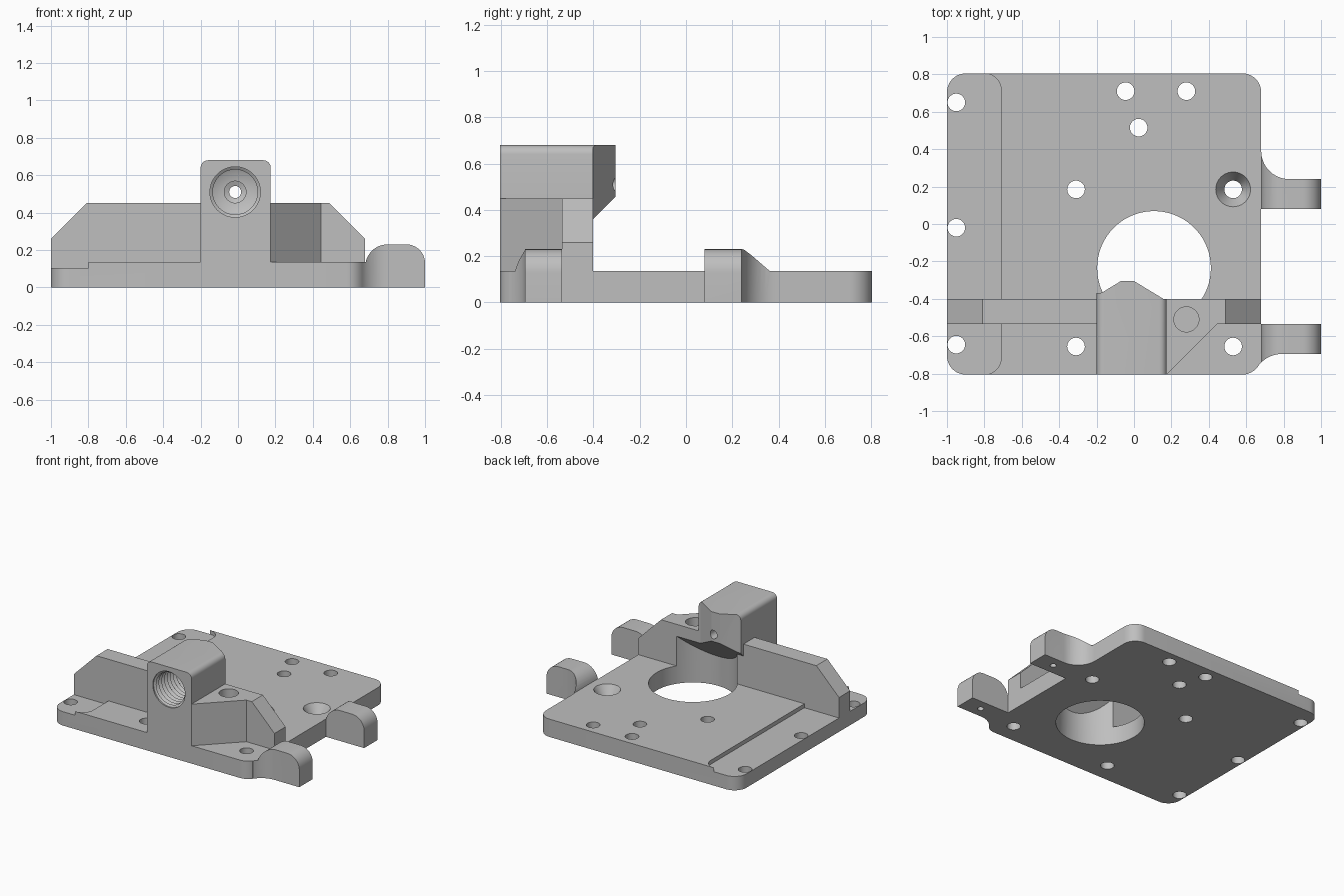
import bpy, bmesh, math
from mathutils import Vector

cube = bpy.data.objects.get("Cube")
if cube:
    bpy.data.objects.remove(cube, do_unlink=True)

grey = bpy.data.materials.new("light_grey")
grey.use_nodes = True
COLOUR = (0.52, 0.52, 0.52, 1)
grey.diffuse_color = COLOUR
grey.node_tree.nodes["Principled BSDF"].inputs["Base Color"].default_value = COLOUR

# Axis order used by the helpers: two profile axes, then the extrusion axis
PLACE = {"x": lambda a, b, c: Vector((c, a, b)),
         "y": lambda a, b, c: Vector((a, c, b)),
         "z": lambda a, b, c: Vector((a, b, c))}


def finish(name, bm):
    bmesh.ops.recalc_face_normals(bm, faces=bm.faces)
    mesh = bpy.data.meshes.new(name)
    bm.to_mesh(mesh)
    bm.free()
    mesh.materials.append(grey)
    obj = bpy.data.objects.new(name, mesh)
    bpy.context.collection.objects.link(obj)
    return obj


def skin(name, rings):
    """Closed solid through a list of equal rings of points."""
    bm = bmesh.new()
    rings = [[bm.verts.new(p) for p in ring] for ring in rings]
    n = len(rings[0])
    for lower, upper in zip(rings, rings[1:]):
        for i in range(n):
            j = (i + 1) % n
            bm.faces.new((lower[i], lower[j], upper[j], upper[i]))
    bm.faces.new(rings[0])
    bm.faces.new(rings[-1])
    return finish(name, bm)


def prism(name, points, axis, lo, hi):
    return skin(name, [[PLACE[axis](a, b, c) for a, b in points] for c in (lo, hi)])


def lathe(name, profile, centre, axis="z", sides=40):
    """Turned solid; the profile lists (position along axis, radius)."""
    turn = [math.tau * i / sides for i in range(sides)]
    return skin(name, [[PLACE[axis](centre[0] + r * math.cos(t), centre[1] + r * math.sin(t), c)
                        for t in turn] for c, r in profile])


def arc(cx, cy, r, start, end, steps=10):
    angles = [math.radians(start + (end - start) * i / steps) for i in range(steps + 1)]
    return [(cx + r * math.cos(t), cy + r * math.sin(t)) for t in angles]


def rounded(x0, x1, y0, y1, r):
    return (arc(x1 - r, y1 - r, r, 0, 90) + arc(x0 + r, y1 - r, r, 90, 180)
            + arc(x0 + r, y0 + r, r, 180, 270) + arc(x1 - r, y0 + r, r, 270, 360))


def combine(target, tool, operation):
    mod = target.modifiers.new(operation.lower(), "BOOLEAN")
    mod.operation, mod.solver, mod.object = operation, "EXACT", tool
    bpy.context.view_layer.objects.active = target
    bpy.ops.object.modifier_apply(modifier=mod.name)
    bpy.data.objects.remove(tool, do_unlink=True)


FRONT, BACK = -0.805, 0.805
LEFT, RIGHT = -1.0, 0.68
TOP = 0.135
WALL_FRONT, WALL_BACK = -0.535, -0.402

# Base plate with the shallow rounded ledge along one side
body = prism("bracket_body", rounded(LEFT, RIGHT, FRONT, BACK, 0.1), "z", 0, TOP)
ledge = prism("ledge_cut", rounded(LEFT - 0.3, -0.71, FRONT, BACK, 0.09), "z", 0.105, 0.3)
combine(body, ledge, "DIFFERENCE")

# Upright wall with sloping shoulders
wall = prism("wall", [(LEFT, 0), (LEFT, 0.26), (-0.81, 0.45), (0.49, 0.45), (RIGHT, 0.26), (RIGHT, 0)],
             "y", WALL_FRONT, WALL_BACK)
combine(body, wall, "UNION")

# Triangular gusset between wall and block
gusset = prism("gusset", [(0.1, FRONT), (0.175, FRONT), (0.465, -0.515), (0.1, -0.515)], "z", 0.05, 0.45)
combine(body, gusset, "UNION")

# Tall block with rounded top edges, tapered nose and sloping underside
block = prism("block", [(-0.2, 0), (0.175, 0)] + arc(0.135, 0.64, 0.04, 0, 90, 6)
              + arc(-0.16, 0.64, 0.04, 90, 180, 6), "y", FRONT, -0.2)
nose = prism("nose", [(-0.3, -0.9), (0.3, -0.9), (0.3, -0.402), (0.16, -0.402), (0, -0.305),
                      (-0.07, -0.305), (-0.172, -0.367), (-0.3, -0.38)], "z", -0.1, 0.8)
combine(block, nose, "INTERSECT")
under = prism("under_cut", [(WALL_BACK, -0.1), (WALL_BACK, 0.36), (-0.1, 0.662), (-0.1, -0.1)], "x", -0.5, 0.5)
combine(block, under, "DIFFERENCE")
combine(body, block, "UNION")

# Two side lugs: filleted plan trimmed to a round-topped outline
lug_outline = ([(0.6, -0.1), (1, -0.1)] + arc(0.9, 0.13, 0.1, 0, 90)
               + arc(0.8, 0.11, 0.12, 90, 168) + [(0.6, TOP)])
lug_plans = {
    "front_lug": [(1, -0.695), (1, WALL_FRONT), (0.6, WALL_FRONT), (0.6, -0.765)]
    + arc(0.79, -0.85, 0.155, 147, 90),
    "back_lug": [(1, 0.24), (1, 0.08), (0.6, 0.08), (0.6, 0.39)] + arc(0.83, 0.39, 0.15, 180, 270),
}
for name, plan in lug_plans.items():
    lug = prism(name, plan, "z", 0, 0.4)
    combine(lug, prism("lug_trim", lug_outline, "y", -1, 1), "INTERSECT")
    combine(body, lug, "UNION")

# Large opening that runs up into the wall under a sloping roof
opening = lathe("opening", [(-0.1, 0.304), (0.9, 0.304)], (0.107, -0.235), sides=72)
roof = prism("roof", [(-0.7, 0.062), (-0.7, -0.2), (0.2, -0.2), (0.2, 0.962)], "x", -0.5, 0.7)
combine(opening, roof, "INTERSECT")
combine(body, opening, "DIFFERENCE")

# Screw holes through the plate
for spot in [(-0.95, 0.65), (-0.95, -0.02), (-0.95, -0.645), (-0.31, -0.655), (0.53, -0.655),
             (-0.31, 0.185), (-0.045, 0.71), (0.28, 0.71), (0.025, 0.515)]:
    combine(body, lathe("hole", [(-0.1, 0.047), (0.2, 0.047)], spot), "DIFFERENCE")
sink = lathe("countersink", [(-0.1, 0.047), (0.06, 0.047), (TOP, 0.093), (0.2, 0.093)], (0.53, 0.185))
combine(body, sink, "DIFFERENCE")

# Blind holes: one in the wall top, one under each lug
combine(body, lathe("blind_hole", [(0.37, 0.067), (0.6, 0.067)], (0.28, -0.51)), "DIFFERENCE")
for y in (-0.615, 0.16):
    combine(body, lathe("lug_hole", [(-0.1, 0.022), (0.12, 0.022)], (0.86, y)), "DIFFERENCE")

# Threaded bore in the block, narrowing to a small through hole
thread = [(-0.9, 0.135), (FRONT + 0.01, 0.135)]
for i in range(10):
    y = FRONT + 0.02 + 0.034 * i
    thread += [(y, 0.12), (y + 0.017, 0.135)]
thread += [(-0.45, 0.12), (-0.44, 0.058), (-0.41, 0.058), (-0.4, 0.032), (-0.1, 0.032)]
combine(body, lathe("bore", thread, (-0.015, 0.51), "y", 48), "DIFFERENCE")

# Smooth shading with crisp edges
bpy.ops.object.select_all(action="DESELECT")
body.select_set(True)
bpy.context.view_layer.objects.active = body
bpy.ops.object.shade_smooth_by_angle(angle=math.radians(30))
